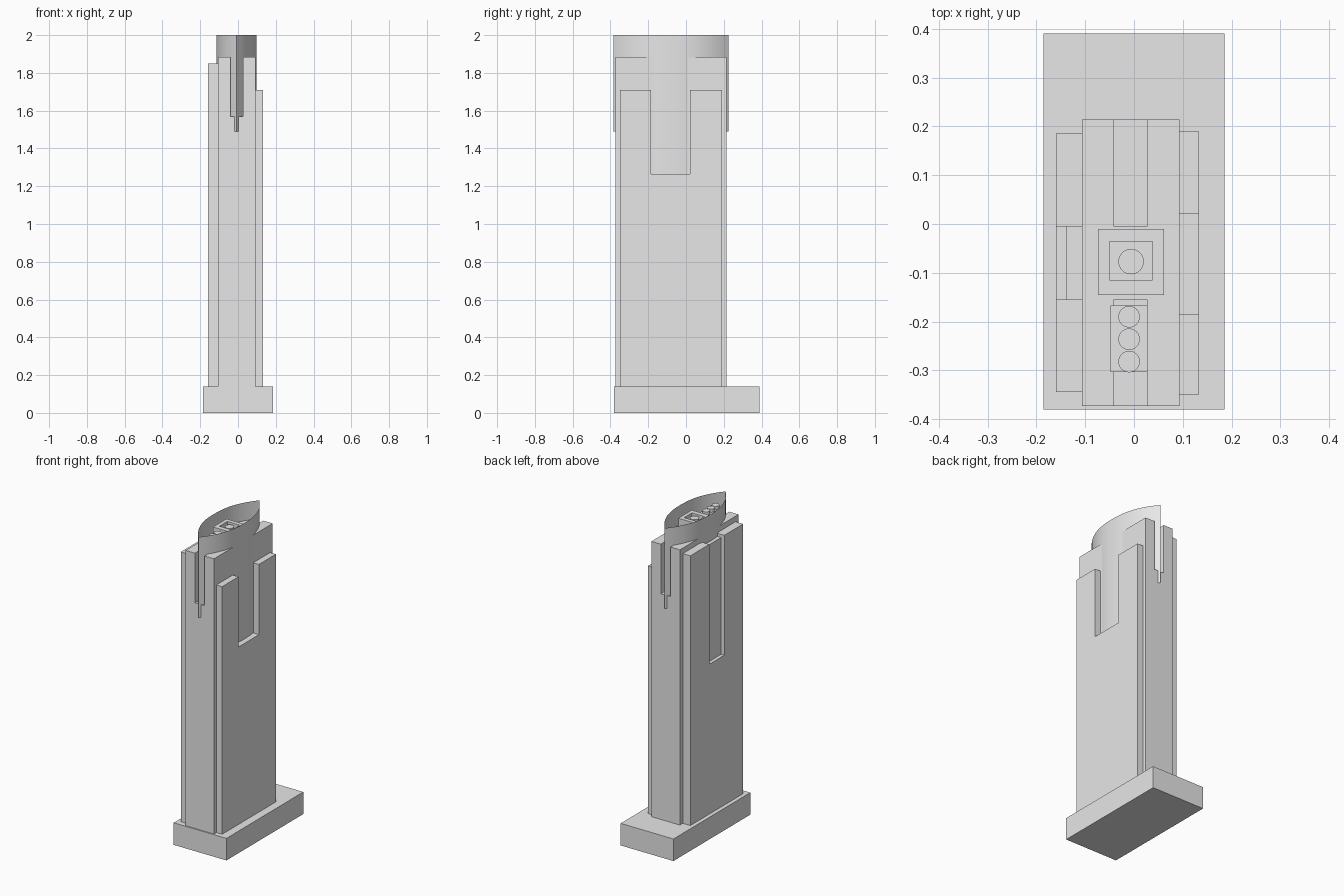
import bpy, bmesh
from mathutils import Vector

if "Cube" in bpy.data.objects:
    bpy.data.objects.remove(bpy.data.objects["Cube"])

grey = bpy.data.materials.new("plain_grey")
grey.use_nodes = True
grey.diffuse_color = (0.8, 0.8, 0.8, 1)
grey.node_tree.nodes["Principled BSDF"].inputs["Base Color"].default_value = (0.8, 0.8, 0.8, 1)


def finish(name, bm, recalc=True):
    if recalc:
        bmesh.ops.recalc_face_normals(bm, faces=bm.faces)
    mesh = bpy.data.meshes.new(name)
    bm.to_mesh(mesh)
    bm.free()
    mesh.materials.append(grey)
    ob = bpy.data.objects.new(name, mesh)
    bpy.context.collection.objects.link(ob)
    return ob


def prism(name, points, offset):
    bm = bmesh.new()
    face = bm.faces.new([bm.verts.new(p) for p in points])
    ext = bmesh.ops.extrude_face_region(bm, geom=[face])
    moved = [v for v in ext["geom"] if isinstance(v, bmesh.types.BMVert)]
    bmesh.ops.translate(bm, verts=moved, vec=Vector(offset))
    return finish(name, bm)


def box(name, x0, x1, y0, y1, z0, z1):
    return prism(name, [(x0, y0, z0), (x1, y0, z0), (x1, y1, z0), (x0, y1, z0)], (0, 0, z1 - z0))


def notched_panel(name, x0, x1, y0, y1, n0, n1, floor, top):
    outline = [(y0, BASE), (y1, BASE), (y1, top), (n1, top), (n1, floor), (n0, floor), (n0, top), (y0, top)]
    return prism(name, [(x0, y, z) for y, z in outline], (x1 - x0, 0, 0))


def cylinder(name, x, y, r, z0, z1):
    bm = bmesh.new()
    bmesh.ops.create_cone(bm, cap_ends=True, segments=32, radius1=r, radius2=r, depth=z1 - z0)
    bmesh.ops.translate(bm, verts=bm.verts, vec=(x, y, (z0 + z1) / 2))
    return smooth(finish(name, bm))


def activate(ob):
    bpy.ops.object.select_all(action="DESELECT")
    ob.select_set(True)
    bpy.context.view_layer.objects.active = ob


def smooth(ob):
    activate(ob)
    bpy.ops.object.shade_smooth_by_angle()
    return ob


def cut(ob, cutter):
    mod = ob.modifiers.new("cut", "BOOLEAN")
    mod.operation, mod.solver, mod.object = "DIFFERENCE", "EXACT", cutter
    activate(ob)
    bpy.ops.object.modifier_apply(modifier=mod.name)
    bpy.data.objects.remove(cutter)


BASE, ROOF, TOP = 0.14, 1.885, 2.0

# Base and tower core with a slot at each end
box("base", -0.185, 0.185, -0.38, 0.39, 0, BASE)
core = box("tower_core", -0.107, 0.093, -0.373, 0.214, BASE, ROOF)
for y0, y1 in ((-0.5, -0.155), (-0.005, 0.4)):
    cut(core, box("slot_cutter", -0.041, 0.027, y0, y1, 1.57, 2.1))

# Notched side panels
notched_panel("left_panel", 0.093, 0.133, -0.349, 0.19, -0.185, 0.02, 1.265, 1.71)
notched_panel("right_panel", -0.16, -0.107, -0.344, 0.185, -0.155, -0.005, 1.09, 1.85)
box("right_notch_infill", -0.138, -0.107, -0.155, -0.005, 1.09, 1.83)

# Leaf-shaped crown: a thin open shell around the roof
CX, CY, HALF_X, HALF_Y, N = -0.008, -0.08, 0.107, 0.305, 24
ring = []
for side in (1, -1):
    for i in range(N):
        t = side * (2 * i / N - 1)
        ring.append((t, CX + side * HALF_X * (1 - abs(t) ** 2.4), CY + HALF_Y * t))
bm = bmesh.new()
columns = [(bm.verts.new((x, y, 1.2 if abs(t) < 0.45 else 1.49)), bm.verts.new((x, y, TOP)))
           for t, x, y in ring]
for a, b in zip(columns, columns[1:] + columns[:1]):
    bm.faces.new((a[0], b[0], b[1], a[1]))
smooth(finish("crown_shell", bm, recalc=False))

# Square rooftop unit with a recessed round fan
unit = box("roof_unit", -0.074, 0.061, -0.145, -0.01, ROOF, 1.955)
cut(unit, box("unit_cutter", -0.05, 0.038, -0.115, -0.036, 1.925, 2.1))
cylinder("roof_fan", -0.006, -0.077, 0.026, 1.925, 1.95)

# Long rooftop unit with three small vents
box("vent_unit", -0.048, 0.028, -0.303, -0.167, ROOF, 1.935)
for i in range(3):
    cylinder(f"roof_vent_{i + 1}", -0.01, -0.282 + 0.046 * i, 0.022, 1.935, 1.955)
